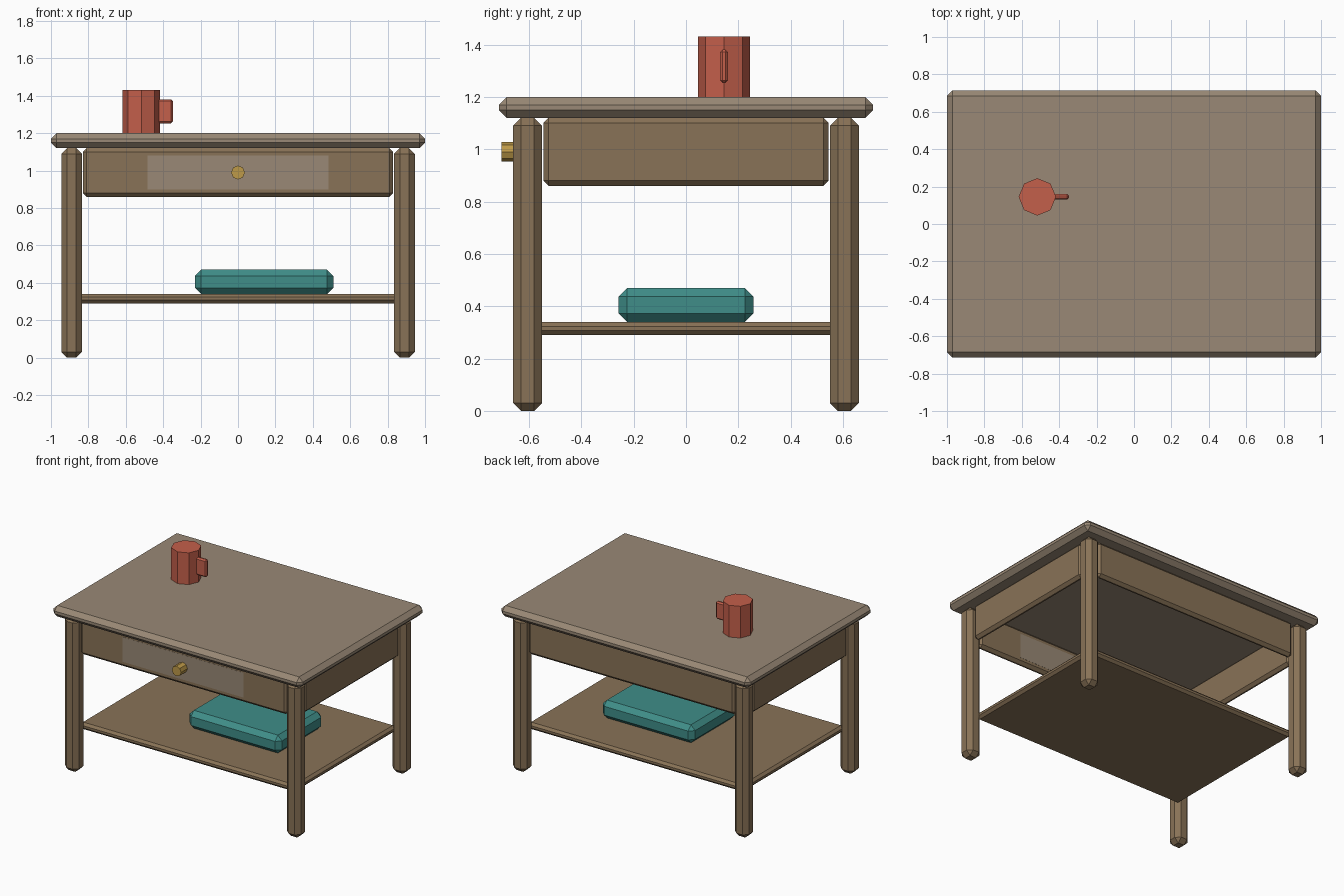
import bpy, bmesh
from math import pi
from mathutils import Matrix

if "Cube" in bpy.data.objects:
    bpy.data.objects.remove(bpy.data.objects["Cube"])


def material(name, rgb):
    m = bpy.data.materials.new(name)
    m.diffuse_color = (*rgb, 1)
    m.use_nodes = True
    m.node_tree.nodes["Principled BSDF"].inputs["Base Color"].default_value = m.diffuse_color
    return m


TOP = material("pale_wood", (0.32, 0.25, 0.18))
WOOD = material("wood", (0.25, 0.17, 0.095))
BRASS = material("brass", (0.51, 0.32, 0.065))
RED = material("red_clay", (0.55, 0.115, 0.07))
TEAL = material("teal", (0.05, 0.27, 0.25))


def finish(bm, name, mat):
    me = bpy.data.meshes.new(name)
    bm.to_mesh(me)
    bm.free()
    me.materials.append(mat)
    ob = bpy.data.objects.new(name, me)
    bpy.context.collection.objects.link(ob)
    return ob


def box(name, center, size, mat, bevel=0.0):
    """Box with every edge chamfered."""
    bm = bmesh.new()
    bmesh.ops.create_cube(bm, size=1)
    bmesh.ops.scale(bm, vec=size, verts=bm.verts)
    bmesh.ops.translate(bm, vec=center, verts=bm.verts)
    if bevel:
        bmesh.ops.bevel(bm, geom=bm.edges[:], offset=bevel, segments=1,
                        affect='EDGES', clamp_overlap=True)
    return finish(bm, name, mat)


def cylinder(name, center, radius, depth, mat, rot=Matrix()):
    """Flat-sided octagonal cylinder."""
    bm = bmesh.new()
    bmesh.ops.create_cone(bm, cap_ends=True, segments=8, radius1=radius,
                          radius2=radius, depth=depth,
                          matrix=Matrix.Translation(center) @ rot)
    return finish(bm, name, mat)


LX, LY = 0.89, 0.605   # leg centres

# Table top and lower shelf
box("table_top", (0, 0, 1.16), (2.0, 1.43, 0.08), TOP, 0.03)
box("lower_shelf", (0, 0, 0.315), (1.73, 1.16, 0.05), WOOD, 0.017)

# Legs
for sx, xn in ((-1, "left"), (1, "right")):
    for sy, yn in ((-1, "front"), (1, "back")):
        box(f"{yn}_{xn}_leg", (sx * LX, sy * LY, 0.56), (0.11, 0.11, 1.12), WOOD, 0.03)

# Apron boards between the legs
for s, xn, yn in ((-1, "left", "front"), (1, "right", "back")):
    box(f"{yn}_apron", (0, s * LY, 0.99), (1.66, 0.05, 0.26), WOOD, 0.02)
    box(f"{xn}_apron", (s * LX, 0, 0.99), (0.05, 1.09, 0.26), WOOD, 0.02)

# Drawer front, almost flush with the apron, and its knob
box("drawer_front", (0, -LY, 0.99), (0.97, 0.052, 0.18), TOP)
cylinder("drawer_knob", (0, -0.665, 0.99), 0.037, 0.08, BRASS, Matrix.Rotation(pi / 2, 4, 'X'))

# Mug on the table top
cylinder("mug", (-0.517, 0.145, 1.315), 0.1, 0.23, RED)
box("mug_handle", (-0.40, 0.145, 1.317), (0.105, 0.03, 0.128), RED, 0.01)

# Book lying on the shelf
box("book", (0.14, 0, 0.405), (0.74, 0.515, 0.13), TEAL, 0.033)
